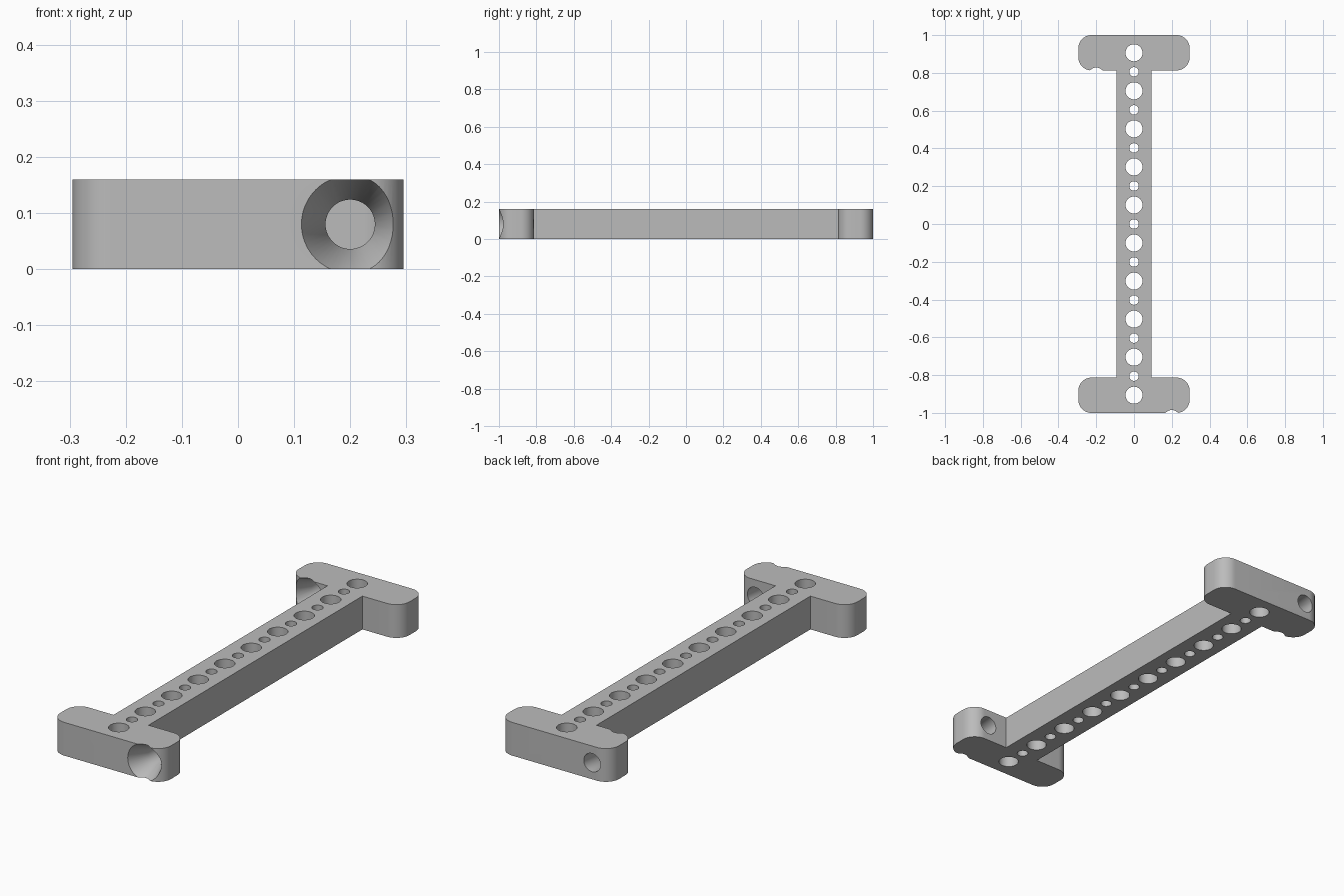
import bpy, bmesh, math
from mathutils import Vector

cube = bpy.data.objects.get("Cube")
if cube:
    bpy.data.objects.remove(cube)

HEIGHT = 0.16
HALF_W, BEAM_W = 0.295, 0.093
INNER_Y, CORNER = 0.813, 0.07

grey = bpy.data.materials.new("plain grey")
grey.use_nodes = True
colour = (0.5, 0.5, 0.5, 1)
grey.diffuse_color = colour
grey.node_tree.nodes["Principled BSDF"].inputs["Base Color"].default_value = colour


def make_object(name, bm):
    bmesh.ops.recalc_face_normals(bm, faces=bm.faces)
    mesh = bpy.data.meshes.new(name)
    bm.to_mesh(mesh)
    bm.free()
    mesh.materials.append(grey)
    obj = bpy.data.objects.new(name, mesh)
    bpy.context.collection.objects.link(obj)
    return obj


def arc(cx, cy, start):
    """Quarter circle, counter-clockwise from the start angle."""
    angles = [math.radians(start + 90 * i / 12) for i in range(13)]
    return [(cx + CORNER * math.cos(a), cy + CORNER * math.sin(a)) for a in angles]


def lathe_cutter(bm, profile, origin, axis, segments=48):
    """Closed round solid from (radius, distance) pairs along an axis."""
    axis = Vector(axis)
    turn = axis.to_track_quat('Z', 'Y')
    rings = []
    for r, d in profile:
        rings.append([bm.verts.new(Vector(origin) + turn @ Vector(
            (r * math.cos(math.tau * i / segments), r * math.sin(math.tau * i / segments), d)))
            for i in range(segments)])
    for a, b in zip(rings, rings[1:]):
        for i in range(segments):
            j = (i + 1) % segments
            bm.faces.new((a[i], a[j], b[j], b[i]))
    bm.faces.new(rings[0][::-1])
    bm.faces.new(rings[-1])


# I-shaped body: half outline at the back, repeated by a half turn
cx = HALF_W - CORNER
half = [(BEAM_W, INNER_Y)]
half += arc(cx, INNER_Y + CORNER, -90) + arc(cx, 1 - CORNER, 0)
half += arc(-cx, 1 - CORNER, 90) + arc(-cx, INNER_Y + CORNER, 180)
half += [(-BEAM_W, INNER_Y)]
outline = half + [(-x, -y) for x, y in half]
bm = bmesh.new()
base = bm.faces.new([bm.verts.new((x, y, 0)) for x, y in outline])
top = bmesh.ops.extrude_face_region(bm, geom=[base])
bmesh.ops.translate(bm, vec=(0, 0, HEIGHT),
                    verts=[v for v in top["geom"] if isinstance(v, bmesh.types.BMVert)])
body = make_object("mounting_bar", bm)

# Row of alternating large and small vertical holes
bm = bmesh.new()
for i in range(-9, 10):
    r = 0.045 if i % 2 else 0.025
    lathe_cutter(bm, [(r, -0.05), (r, HEIGHT + 0.05)], (0, i * 0.1007, 0), (0, 0, 1))

# Countersunk screw holes, both entered from the front of their flange
screw = [(0.087, -0.04), (0.087, 0), (0.044, 0.095), (0.044, 0.24)]
for x, y in ((0.2, -1), (-0.2, INNER_Y)):
    lathe_cutter(bm, screw, (x, y, HEIGHT / 2), (0, 1, 0))
cutter = make_object("hole_cutter", bm)
cutter.hide_render = True

# Cut the holes, then drop the cutter
cut = body.modifiers.new("holes", 'BOOLEAN')
cut.operation, cut.solver, cut.object = 'DIFFERENCE', 'EXACT', cutter
bpy.ops.object.select_all(action='DESELECT')
body.select_set(True)
bpy.context.view_layer.objects.active = body
bpy.ops.object.modifier_apply(modifier=cut.name)
bpy.data.objects.remove(cutter)
bpy.ops.object.shade_smooth_by_angle(angle=math.radians(30))
